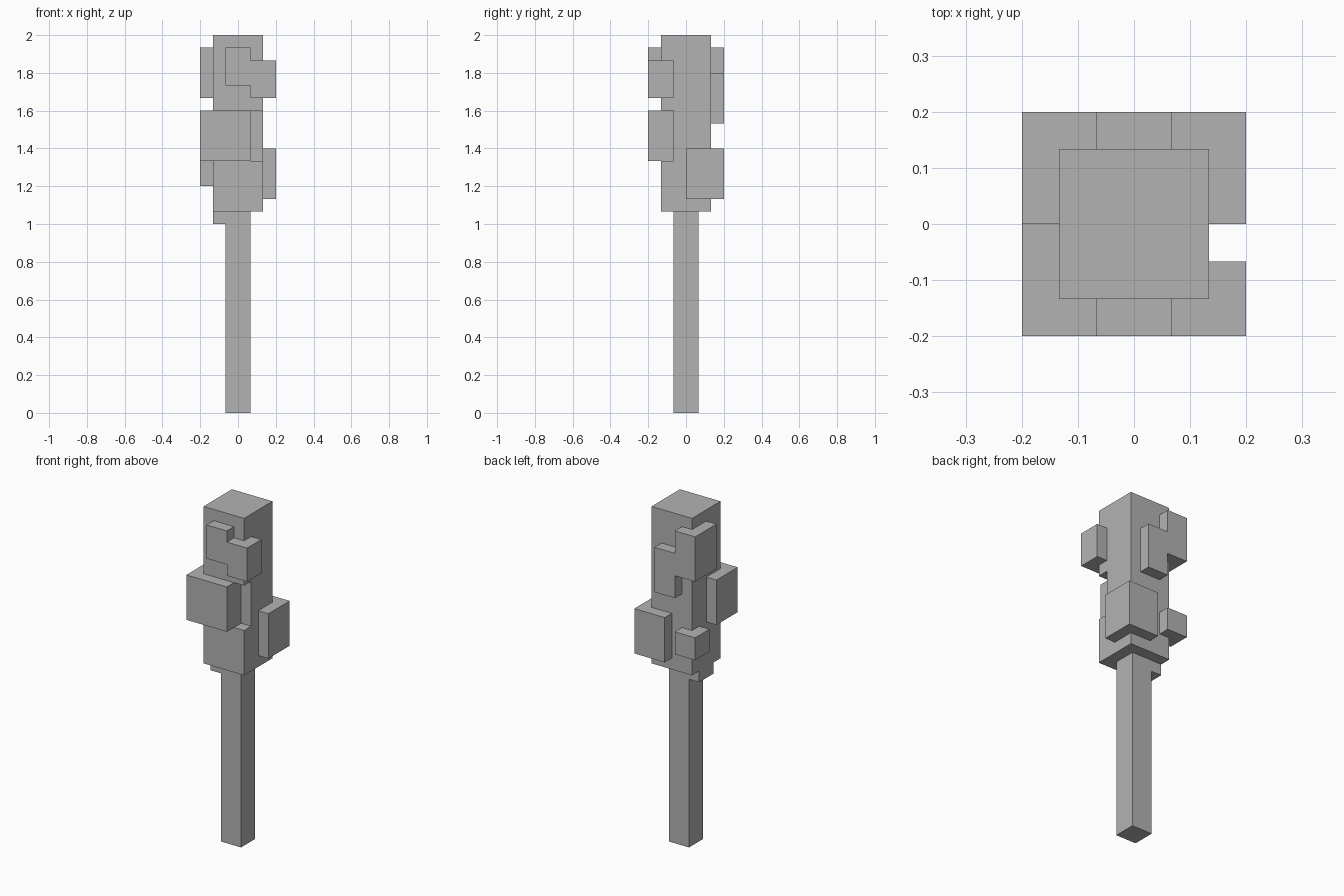
import bpy
import bmesh

U = 2 / 30  # one grid cell; all sizes below are in cells

if "Cube" in bpy.data.objects:
    bpy.data.objects.remove(bpy.data.objects["Cube"], do_unlink=True)

grey = bpy.data.materials.new("plain_grey")
grey.use_nodes = True
colour = (0.45, 0.45, 0.45, 1)
grey.diffuse_color = colour
grey.node_tree.nodes["Principled BSDF"].inputs["Base Color"].default_value = colour


def prism(name, outline, z0, z1):
    """Extrude a counter-clockwise plan outline from z0 to z1."""
    bm = bmesh.new()
    base = bm.faces.new([bm.verts.new((x * U, y * U, z0 * U)) for x, y in outline])
    top = bmesh.ops.extrude_face_region(bm, geom=[base])["geom"]
    verts = [v for v in top if isinstance(v, bmesh.types.BMVert)]
    bmesh.ops.translate(bm, vec=(0, 0, (z1 - z0) * U), verts=verts)
    bmesh.ops.recalc_face_normals(bm, faces=bm.faces)
    mesh = bpy.data.meshes.new(name)
    bm.to_mesh(mesh)
    bm.free()
    mesh.materials.append(grey)
    obj = bpy.data.objects.new(name, mesh)
    bpy.context.scene.collection.objects.link(obj)
    return obj


def rect(x0, x1, y0, y1):
    return [(x0, y0), (x1, y0), (x1, y1), (x0, y1)]


# Stem with the small step under the crown
prism("stem", rect(-1, 1, -1, 1), 0, 16)
prism("stem_step", rect(-2, -1, -1, 1), 15, 16)

# Square crown with a notch in its front left corner
crown = prism("crown", rect(-2, 2, -2, 2), 16, 30)
cutter = prism("notch_cutter", rect(1, 4, -4, -1), 20, 24)
cutter.hide_render = True
cut = crown.modifiers.new("notch", "BOOLEAN")
cut.operation = "DIFFERENCE"
cut.solver = "EXACT"
cut.object = cutter
bpy.context.view_layer.update()
graph = bpy.context.evaluated_depsgraph_get()
notched = bpy.data.meshes.new_from_object(crown.evaluated_get(graph))
crown.modifiers.clear()
crown.data = notched
bpy.data.objects.remove(cutter, do_unlink=True)

# Upper front clump: a flat block and a corner block
prism("upper_front_block", rect(-1, 1, -3, -2), 26, 29)
prism("upper_front_corner",
      [(1, -3), (3, -3), (3, -1), (2, -1), (2, -2), (1, -2)], 25, 28)

# Middle clump wrapping the front right corner
prism("middle_front_corner",
      [(-3, -3), (1, -3), (1, -2), (-2, -2), (-2, 0), (-3, 0)], 20, 24)

# Upper back clump: a flat block and a corner block
prism("upper_back_block", rect(-1, 1, 2, 3), 23, 27)
prism("upper_back_corner",
      [(-3, 0), (-2, 0), (-2, 2), (-1, 2), (-1, 3), (-3, 3)], 25, 29)

# Lower back clumps on both corners
prism("lower_back_left_corner",
      [(2, 0), (3, 0), (3, 3), (0, 3), (0, 2), (2, 2)], 17, 21)
prism("lower_back_right_corner",
      [(-3, 1), (-2, 1), (-2, 2), (-1, 2), (-1, 3), (-3, 3)], 18, 20)
